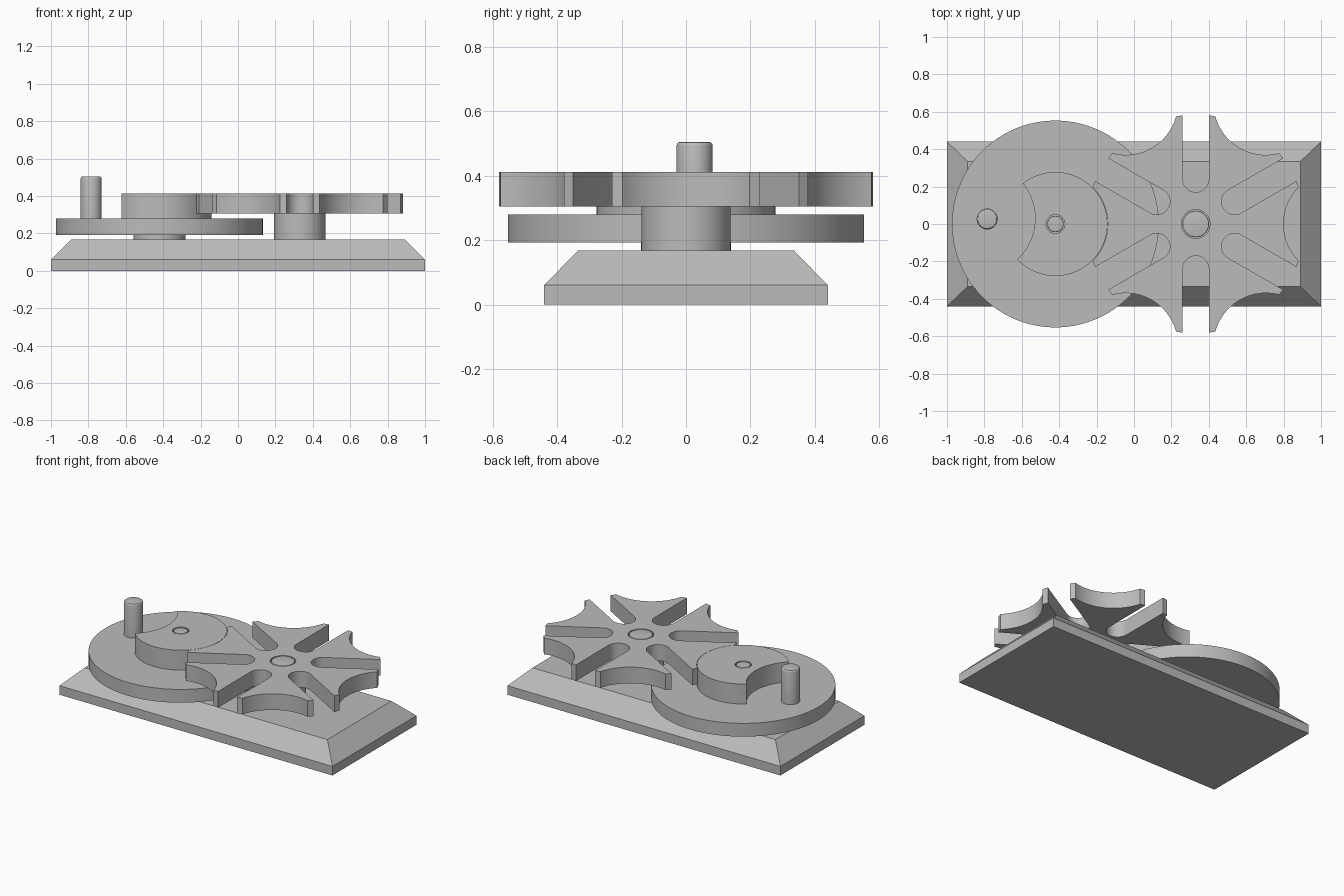
import bpy, bmesh
from math import sin, cos, pi, radians, sqrt, asin, acos, atan2

if "Cube" in bpy.data.objects:
    bpy.data.objects.remove(bpy.data.objects["Cube"], do_unlink=True)

grey = bpy.data.materials.new("plain_grey")
grey.use_nodes = True
GREY = (0.5, 0.5, 0.5, 1)
grey.diffuse_color = GREY
grey.node_tree.nodes["Principled BSDF"].inputs["Base Color"].default_value = GREY

CRANK, WHEEL = (-0.42, 0), (0.33, 0)     # the two axes
SPACING = WHEEL[0] - CRANK[0]
LOCK_R = 0.28


def arc(cx, cy, r, a0, a1, n):
    """Points on an arc from angle a0 to a1, both ends included."""
    return [(cx + r * cos(a0 + (a1 - a0) * i / n), cy + r * sin(a0 + (a1 - a0) * i / n))
            for i in range(n + 1)]


def circle(r, n=64):
    return arc(0, 0, r, 0, 2 * pi, n)[:-1]


def finish(name, bm, at=(0, 0)):
    bmesh.ops.recalc_face_normals(bm, faces=bm.faces)
    mesh = bpy.data.meshes.new(name)
    bm.to_mesh(mesh)
    bm.free()
    obj = bpy.data.objects.new(name, mesh)
    obj.location = (at[0], at[1], 0)
    mesh.materials.append(grey)
    bpy.context.collection.objects.link(obj)
    bpy.ops.object.select_all(action='DESELECT')
    bpy.context.view_layer.objects.active = obj
    obj.select_set(True)
    bpy.ops.object.shade_smooth_by_angle(angle=radians(30))
    return obj


def plate(name, loops, z0, z1, at):
    """Extrude an outline, with further loops as holes, from z0 to z1."""
    bm = bmesh.new()
    edges = []
    for loop in loops:
        vs = [bm.verts.new((x, y, z0)) for x, y in loop]
        edges += [bm.edges.new((v, vs[i - 1])) for i, v in enumerate(vs)]
    bmesh.ops.triangle_fill(bm, edges=edges, use_beauty=True, normal=(0, 0, 1))
    out = bmesh.ops.extrude_face_region(bm, geom=bm.faces[:], use_keep_orig=True)
    top = [g for g in out["geom"] if isinstance(g, bmesh.types.BMVert)]
    bmesh.ops.translate(bm, verts=top, vec=(0, 0, z1 - z0))
    return finish(name, bm, at)


def rod(name, r, z0, z1, at, bevel=0.0, segments=3):
    """Upright cylinder with an optional rounded top rim."""
    bm = bmesh.new()
    rings = [(r, z0)]
    if bevel:
        rings += [(r - bevel + bevel * cos(a), z1 - bevel + bevel * sin(a))
                  for a in (pi / 2 * i / segments for i in range(segments + 1))]
    else:
        rings.append((r, z1))
    rows = [[bm.verts.new((x, y, z)) for x, y in circle(rr)] for rr, z in rings]
    for low, high in zip(rows, rows[1:]):
        for i in range(len(low)):
            bm.faces.new((low[i - 1], low[i], high[i], high[i - 1]))
    bm.faces.new(rows[0])
    bm.faces.new(rows[-1])
    return finish(name, bm, at)


# Base slab with chamfered upper edges
bm = bmesh.new()
rows = [[bm.verts.new((sx * hx, sy * hy, z)) for sx, sy in ((-1, -1), (1, -1), (1, 1), (-1, 1))]
        for hx, hy, z in ((1, 0.44, 0), (1, 0.44, 0.06), (0.89, 0.335, 0.168))]
for low, high in zip(rows, rows[1:]):
    for i in range(4):
        bm.faces.new((low[i - 1], low[i], high[i], high[i - 1]))
bm.faces.new(rows[0])
bm.faces.new(rows[-1])
finish("base", bm)

# Drive disc, its spacer and the raised drive pin
PIN_ANGLE = radians(175.8)
rod("drive_spacer", 0.14, 0.168, 0.192, CRANK)
plate("drive_disc", [circle(0.553, 96), circle(0.05)], 0.192, 0.28, CRANK)
rod("drive_pin", 0.056, 0.28, 0.505,
    (CRANK[0] + 0.366 * cos(PIN_ANGLE), 0.366 * sin(PIN_ANGLE)), 0.012)

# Crescent locking disc with a round bite facing the drive pin
LOCK, BITE_D, BITE_R = LOCK_R - 0.002, 0.41, 0.30
along = (BITE_D ** 2 + LOCK ** 2 - BITE_R ** 2) / (2 * BITE_D)
half = acos(along / LOCK)
side = atan2(LOCK * sin(half), BITE_D - along)
outline = arc(0, 0, LOCK, PIN_ANGLE + half, PIN_ANGLE + 2 * pi - half, 64)
outline += arc(BITE_D * cos(PIN_ANGLE), BITE_D * sin(PIN_ANGLE), BITE_R,
               PIN_ANGLE + pi + side, PIN_ANGLE + pi - side, 24)[1:-1]
plate("locking_crescent", [outline, circle(0.05)], 0.28, 0.412, CRANK)
rod("drive_axle", 0.044, 0.168, 0.412, CRANK, 0.004)

# Six-slot star wheel: scooped lobes alternating with round-ended slots
RIM, SLOT, SLOT_START = 0.585, 0.07, 0.24
reach = (SPACING ** 2 + RIM ** 2 - LOCK_R ** 2) / (2 * SPACING)
spread = atan2(sqrt(RIM ** 2 - reach ** 2), SPACING - reach)
outline = []
for k in range(6):
    a = k * pi / 3
    outline += arc(SPACING * cos(a), SPACING * sin(a), LOCK_R,
                   a + pi + spread, a + pi - spread, 24)
    s = a + pi / 6
    w = asin(SLOT / RIM)
    outline.append((RIM * cos(s - w), RIM * sin(s - w)))
    outline += arc(SLOT_START * cos(s), SLOT_START * sin(s), SLOT,
                   s - pi / 2, s - 3 * pi / 2, 16)
    outline.append((RIM * cos(s + w), RIM * sin(s + w)))
plate("star_wheel", [outline, circle(0.077)], 0.305, 0.412, WHEEL)
plate("wheel_hub", [circle(0.138), circle(0.077)], 0.168, 0.305, WHEEL)
rod("wheel_axle", 0.071, 0.168, 0.412, WHEEL, 0.004)
